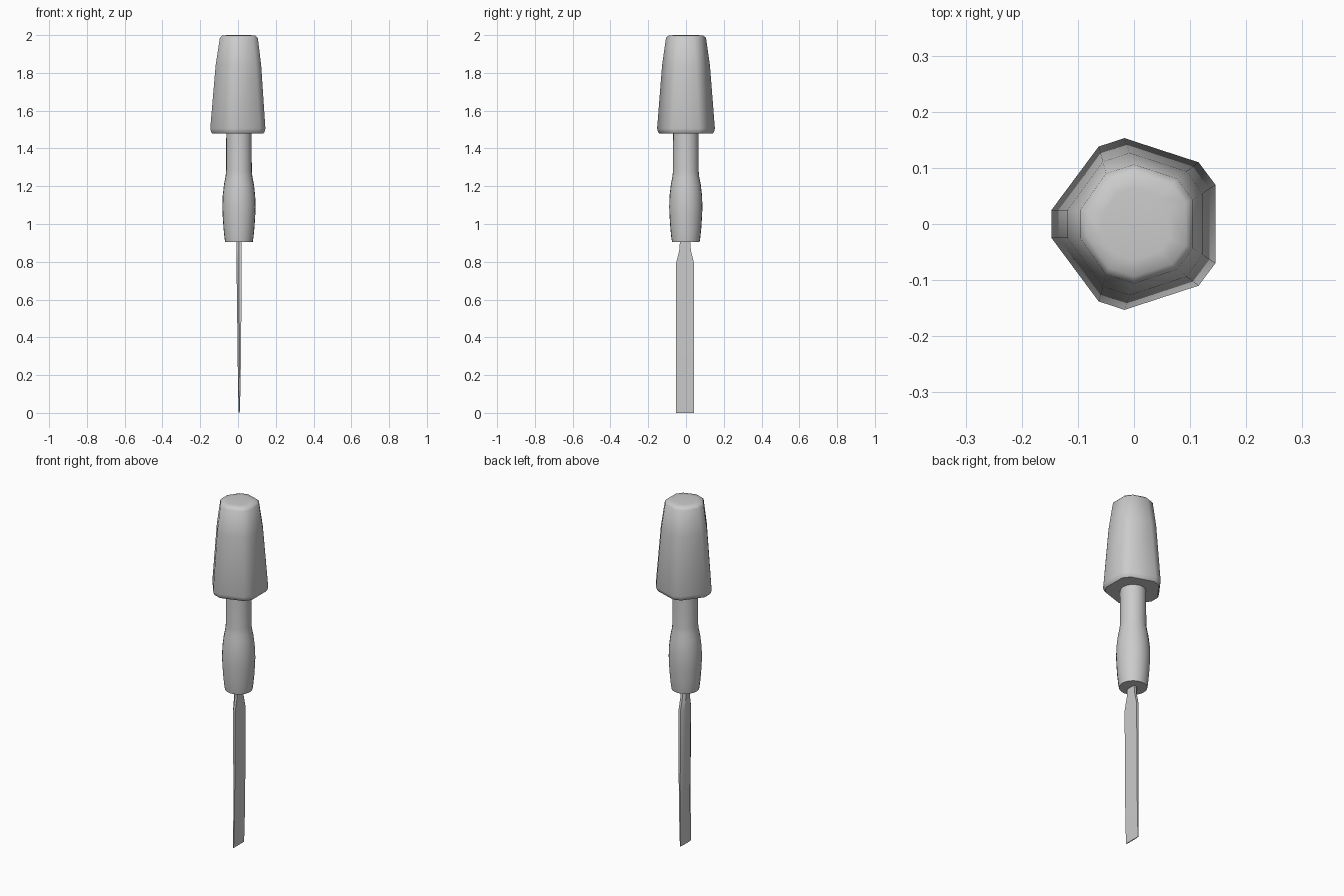
import bpy
import bmesh
import math
from mathutils import Vector

cube = bpy.data.objects.get("Cube")
if cube:
    bpy.data.objects.remove(cube, do_unlink=True)

gray = bpy.data.materials.new("plain gray")
gray.use_nodes = True
gray.diffuse_color = (0.6, 0.6, 0.6, 1)
gray.node_tree.nodes["Principled BSDF"].inputs["Base Color"].default_value = (0.6, 0.6, 0.6, 1)


def loft(name, rings, angle):
    """Skin a stack of equal-length rings and cap both ends."""
    bm = bmesh.new()
    loops = [[bm.verts.new(p) for p in ring] for ring in rings]
    n = len(loops[0])
    for a, b in zip(loops, loops[1:]):
        for i in range(n):
            j = (i + 1) % n
            bm.faces.new((a[i], a[j], b[j], b[i]))
    bm.faces.new(loops[0])
    bm.faces.new(loops[-1])
    bmesh.ops.recalc_face_normals(bm, faces=bm.faces)
    mesh = bpy.data.meshes.new(name)
    bm.to_mesh(mesh)
    bm.free()
    obj = bpy.data.objects.new(name, mesh)
    bpy.context.collection.objects.link(obj)
    mesh.materials.append(gray)
    bpy.ops.object.select_all(action="DESELECT")
    obj.select_set(True)
    bpy.context.view_layer.objects.active = obj
    bpy.ops.object.shade_smooth_by_angle(angle=math.radians(angle))
    return obj


# Handle head: chamfered pentagon blending into an even decagon on top
def mirrored(half):
    return half + [(x, -y) for x, y in reversed(half)]


wide = mirrored([(0.145, 0.07), (0.115, 0.11), (-0.017, 0.153), (-0.063, 0.138), (-0.147, 0.025)])
narrow = mirrored([(0.105, 0.043), (0.077, 0.081), (0, 0.106), (-0.05, 0.09), (-0.096, 0.025)])


def head_ring(z, blend, scale=1):
    return [Vector((*(Vector(w).lerp(Vector(t), blend) * scale), z))
            for w, t in zip(wide, narrow)]


head = [(1.48, 0, 0.93), (1.488, 0, 0.97), (1.505, 0, 1), (1.84, 0.56, 1),
        (1.985, 1, 1), (1.997, 1, 0.88), (2.0, 1, 0.6)]
loft("handle_head", [head_ring(*row) for row in head], 40)


# Round neck swelling into a grip
def circle(z, r, sides=24):
    return [(0.005 + r * math.cos(2 * math.pi * i / sides),
             -0.001 + r * math.sin(2 * math.pi * i / sides), z) for i in range(sides)]


neck = [(0.905, 0.073), (0.93, 0.077), (0.98, 0.082), (1.04, 0.086), (1.09, 0.088),
        (1.15, 0.086), (1.21, 0.079), (1.25, 0.071), (1.28, 0.068), (1.5, 0.067)]
loft("neck_grip", [circle(*row) for row in neck], 40)


# Blade: flat front face, narrower back with bevelled sides, thinning to the edge
def blade_ring(z, half, back, front):
    y, mid = -0.005, (back + front) / 2
    return [(front, y - half, z), (front, y + half, z), (mid, y + half, z),
            (back, y + half * 0.6, z), (back, y - half * 0.6, z), (mid, y - half, z)]


blade = [(0, 0.048, 0.004, 0.009), (0.12, 0.048, 0, 0.013), (0.4, 0.048, -0.003, 0.017),
         (0.79, 0.048, -0.008, 0.018), (0.86, 0.031, -0.009, 0.018), (0.92, 0.026, -0.009, 0.018)]
loft("blade", [blade_ring(*row) for row in blade], 35)
